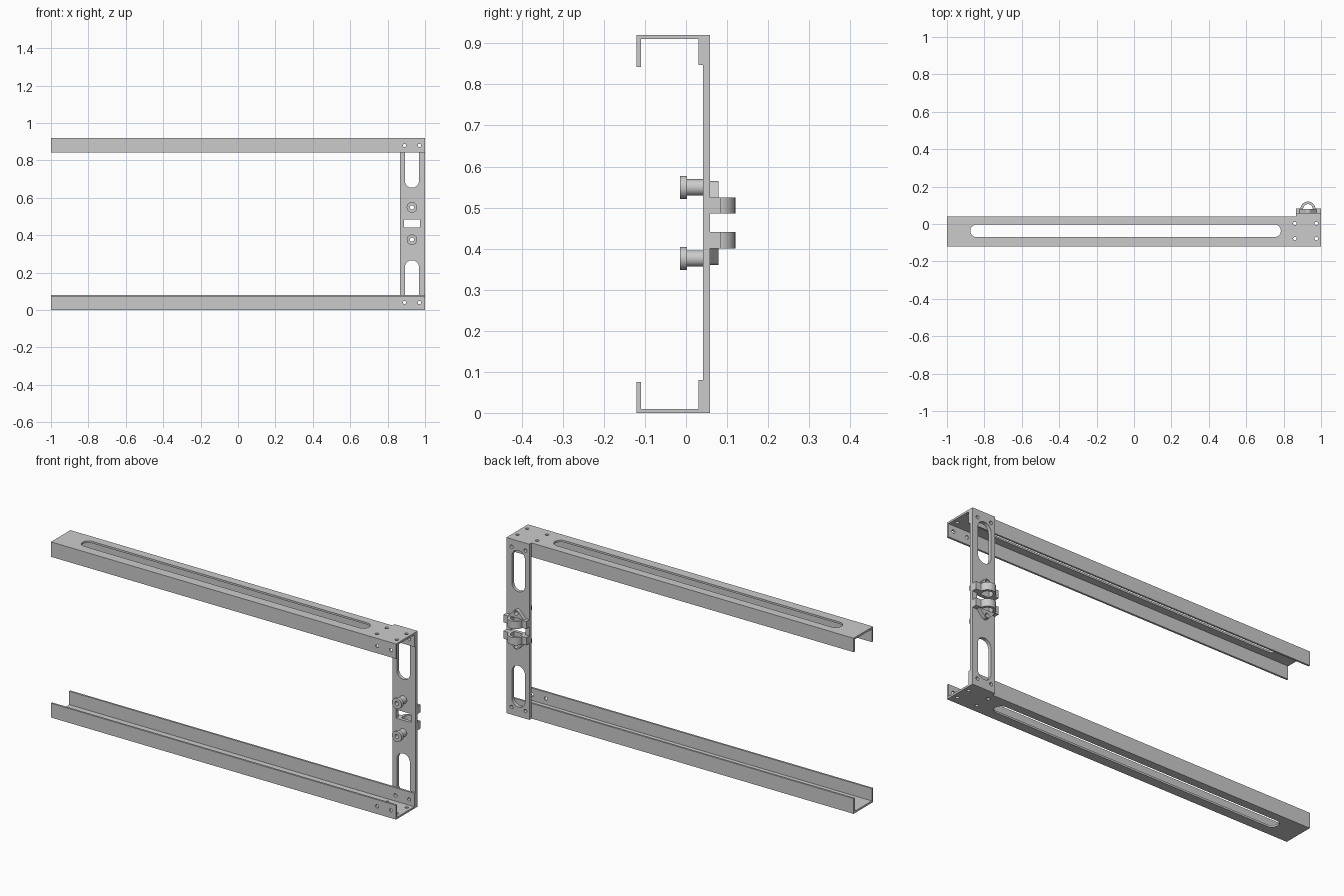
import bpy
from math import pi, cos, sin, radians
from mathutils import Matrix

if "Cube" in bpy.data.objects:
    bpy.data.objects.remove(bpy.data.objects["Cube"])


def arc(cx, cy, r, a0, a1, n=16):
    return [(cx + r * cos(radians(a0 + (a1 - a0) * i / n)),
             cy + r * sin(radians(a0 + (a1 - a0) * i / n))) for i in range(n + 1)]


def circle(cx, cy, r, n=32):
    return arc(cx, cy, r, 0, 360, n)[:-1]


def rect(x0, y0, x1, y1):
    return [(x0, y0), (x1, y0), (x1, y1), (x0, y1)]


def slot_x(x0, x1, y0, y1):
    r, c = (y1 - y0) / 2, (y0 + y1) / 2
    return arc(x1 - r, c, r, -90, 90) + arc(x0 + r, c, r, 90, 270)


def slot_z(x0, x1, z0, z1):
    return [(x, z) for z, x in slot_x(z0, z1, x0, x1)]


def panel(name, loops, lo, hi, plane):
    """Outline plus holes, extruded from lo to hi along the plane's normal."""
    cu = bpy.data.curves.new(name, 'CURVE')
    cu.dimensions = '2D'
    cu.fill_mode = 'BOTH'
    cu.extrude = (hi - lo) / 2
    for pts in loops:
        s = cu.splines.new('POLY')
        s.points.add(len(pts) - 1)
        for p, (u, v) in zip(s.points, pts):
            p.co = (u, v, 0, 1)
        s.use_cyclic_u = True
    ob = bpy.data.objects.new(name, cu)
    bpy.context.collection.objects.link(ob)
    mid = (lo + hi) / 2
    if plane == 'XZ':
        ob.matrix_world = Matrix.Translation((0, mid, 0)) @ Matrix.Rotation(pi / 2, 4, 'X')
    else:
        ob.location.z = mid
    return ob


def finish(name, parts):
    """Convert panels to one welded mesh with smooth rounds."""
    bpy.ops.object.select_all(action='DESELECT')
    for p in parts:
        p.select_set(True)
    bpy.context.view_layer.objects.active = parts[0]
    bpy.ops.object.convert(target='MESH')
    if len(parts) > 1:
        bpy.ops.object.join()
    ob = bpy.context.view_layer.objects.active
    bpy.ops.object.transform_apply(location=True, rotation=True, scale=True)
    bpy.ops.object.mode_set(mode='EDIT')
    bpy.ops.mesh.select_all(action='SELECT')
    bpy.ops.mesh.remove_doubles(threshold=0.00005)
    bpy.ops.mesh.normals_make_consistent(inside=False)
    bpy.ops.object.mode_set(mode='OBJECT')
    bpy.ops.object.shade_smooth_by_angle(angle=radians(30))
    ob.name = name


H, T, CX = 0.92, 0.01, 0.93
HX = (0.89, 0.97)

# C-channel rails: slotted web and two flanges
web = [rect(-1, -0.12, 1, 0.041), slot_x(-0.875, 0.785, -0.07, -0.003)]
web += [circle(x, y, 0.009, 16) for x in (0.86, 0.975) for y in (0.003, -0.078)]
for name, w0, front, back, hz in (
        ("lower_rail", 0, (T, 0.075), (T, 0.08), 0.04),
        ("upper_rail", H - T, (0.842, H - T), (0.847, H - T), 0.88)):
    holes = [circle(x, hz, 0.009, 16) for x in HX]
    finish(name, [
        panel("web", web, w0, w0 + T, 'XY'),
        panel("front", [rect(-1, front[0], 1, front[1])] + holes, -0.12, -0.11, 'XZ'),
        panel("back", [rect(-1, back[0], 1, back[1])] + holes, 0.031, 0.041, 'XZ')])

# Upright plate joining the rails
plate = [rect(0.867, 0, 1, H), rect(0.888, 0.44, 0.974, 0.485),
         slot_z(0.892, 0.968, 0.05, 0.266), slot_z(0.892, 0.968, 0.654, 0.87)]
plate += [circle(x, z, 0.009, 16) for x in HX for z in (0.04, 0.88)]
plate += [circle(CX, z, 0.011) for z in (0.376, 0.549)]
finish("upright_plate", [panel("plate", plate, 0.041, 0.059, 'XZ')])

# Arched saddle outline seen from above, open towards the plate
saddle = [(1, 0.059), (1, 0.084)] + arc(CX, 0.08, 0.04, 6, 174, 24)
saddle += [(0.867, 0.084), (0.867, 0.059), (CX - 0.026, 0.059)]
saddle += arc(CX, 0.08, 0.026, 180, 0, 20) + [(CX + 0.026, 0.059)]

for name, bz, z0, z1, edge, s in (("lower", 0.376, 0.4, 0.44, 0.4, -1),
                                  ("upper", 0.549, 0.485, 0.525, 0.525, 1)):
    # Saddle clamp with a rounded bolt tab
    tab = [(CX - 0.045, edge), (CX + 0.045, edge)]
    tab += arc(CX, bz - s * 0.003, 0.019, s * 40, s * 140)
    finish(name + "_clamp", [
        panel("saddle", [saddle], z0, z1, 'XY'),
        panel("tab", [tab, circle(CX, bz, 0.011)], 0.059, 0.079, 'XZ')])
    # Hollow bolt: collar and sleeve on the front
    finish(name + "_bolt", [
        panel("head", [circle(CX, bz, 0.028), circle(CX, bz, 0.011)], -0.015, 0.003, 'XZ'),
        panel("sleeve", [circle(CX, bz, 0.02), circle(CX, bz, 0.011)], 0.003, 0.041, 'XZ')])
